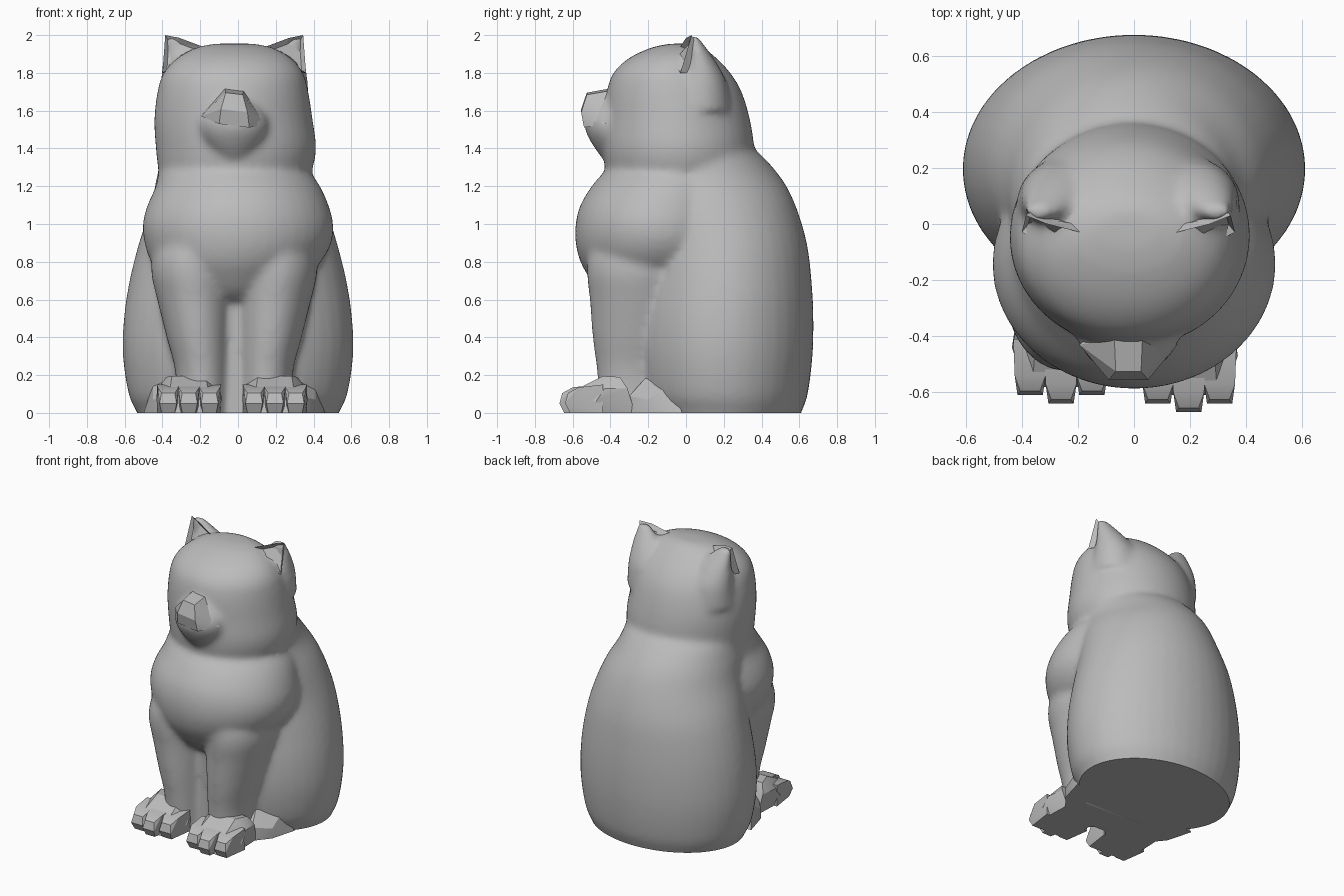
import bpy
import bmesh
import math
from mathutils import Vector

cube = bpy.data.objects.get("Cube")
if cube:
    bpy.data.objects.remove(cube, do_unlink=True)

GREY = (0.5, 0.5, 0.5, 1.0)
mat = bpy.data.materials.new("soft_grey")
mat.use_nodes = True
mat.diffuse_color = GREY
for node in mat.node_tree.nodes:
    if node.type == 'BSDF_PRINCIPLED':
        node.inputs["Base Color"].default_value = GREY

SHIFT = -0.02   # the figure's midline sits slightly to one side


def add_object(name, bm, angle=30):
    mesh = bpy.data.meshes.new(name)
    bm.to_mesh(mesh)
    bm.free()
    mesh.materials.clear()
    mesh.materials.append(mat)
    obj = bpy.data.objects.new(name, mesh)
    bpy.context.collection.objects.link(obj)
    bpy.ops.object.select_all(action='DESELECT')
    obj.select_set(True)
    bpy.context.view_layer.objects.active = obj
    bpy.ops.object.shade_smooth_by_angle(angle=math.radians(angle))
    return obj


def smooth_rows(rows, steps=4):
    """Catmull-Rom interpolation of section rows."""
    rows = [Vector(r) for r in rows]
    out = []
    for i in range(len(rows) - 1):
        a, b, c = rows[max(i - 1, 0)], rows[i], rows[i + 1]
        d = rows[min(i + 2, len(rows) - 1)]
        for k in range(steps):
            t = k / steps
            out.append(b + (c - a) * (t / 2) + (2 * a - 5 * b + 4 * c - d) * (t * t / 2)
                       + (3 * b - a - 3 * c + d) * (t ** 3 / 2))
    return out + [rows[-1]]


def loft(bm, rows, sides=40):
    """Oval sections: height, centre x, half width, front y, back y."""
    rings = []
    for z, cx, rx, front, back in smooth_rows(rows):
        cy, ry = (front + back) / 2, (back - front) / 2
        ring = []
        for i in range(sides):
            a = math.tau * i / sides
            ring.append(bm.verts.new((cx + rx * math.cos(a), cy + ry * math.sin(a), z)))
        rings.append(ring)
    for low, high in zip(rings, rings[1:]):
        for i in range(sides):
            j = (i + 1) % sides
            bm.faces.new((low[i], low[j], high[j], high[i]))
    bm.faces.new(rings[0][::-1])
    bm.faces.new(rings[-1])


def mirrored_loft(bm, rows):
    for side in (-1, 1):
        loft(bm, [(z, SHIFT + side * cx, rx, f, b) for z, cx, rx, f, b in rows])


def hull(bm, points):
    verts = [bm.verts.new(p) for p in points]
    res = bmesh.ops.convex_hull(bm, input=verts)
    spare = [v for v in res["geom_interior"] if isinstance(v, bmesh.types.BMVert)]
    if spare:
        bmesh.ops.delete(bm, geom=spare, context='VERTS')


def both_sides(points):
    return [(s * x, y, z) for x, y, z in points for s in (-1, 1)]


# Haunches and back
bm = bmesh.new()
loft(bm, [(-0.1, 0, 0.49, -0.18, 0.57), (0, 0, 0.535, -0.2, 0.61),
          (0.1, 0, 0.58, -0.25, 0.645), (0.3, 0, 0.61, -0.28, 0.67),
          (0.5, 0, 0.605, -0.28, 0.675), (0.7, 0, 0.575, -0.26, 0.665),
          (0.9, 0, 0.525, -0.25, 0.64), (1.1, 0, 0.46, -0.3, 0.58),
          (1.25, SHIFT, 0.41, -0.36, 0.5), (1.4, SHIFT, 0.36, -0.3, 0.36),
          (1.5, SHIFT, 0.2, -0.15, 0.2)])
# Chest
loft(bm, [(0.59, SHIFT, 0.1, -0.4, 0), (0.64, SHIFT, 0.24, -0.46, 0.1),
          (0.71, SHIFT, 0.36, -0.51, 0.2), (0.8, -0.01, 0.45, -0.56, 0.25),
          (0.9, 0, 0.495, -0.585, 0.3), (1.0, 0, 0.505, -0.585, 0.3),
          (1.1, 0, 0.48, -0.56, 0.3), (1.2, 0, 0.435, -0.5, 0.3),
          (1.28, SHIFT, 0.395, -0.43, 0.28), (1.36, SHIFT, 0.3, -0.35, 0.2)])
# Belly behind the front legs
loft(bm, [(-0.1, SHIFT, 0.14, -0.37, 0), (0.3, SHIFT, 0.14, -0.37, 0),
          (0.7, SHIFT, 0.14, -0.38, 0)])
# Head, leaning a little to its right
loft(bm, [(1.2, SHIFT, 0.36, -0.36, 0.3), (1.28, -0.015, 0.405, -0.42, 0.34),
          (1.4, -0.01, 0.425, -0.44, 0.36), (1.55, -0.024, 0.42, -0.435, 0.34),
          (1.7, -0.027, 0.4, -0.42, 0.295), (1.8, -0.025, 0.37, -0.385, 0.235),
          (1.88, SHIFT, 0.3, -0.3, 0.16), (1.935, SHIFT, 0.2, -0.18, 0.09),
          (1.955, SHIFT, 0.1, -0.08, 0.04)])
# Muzzle swelling
loft(bm, [(1.33, SHIFT, 0.08, -0.43, -0.2), (1.41, SHIFT, 0.15, -0.49, -0.2),
          (1.5, SHIFT, 0.185, -0.535, -0.2), (1.58, SHIFT, 0.17, -0.53, -0.2),
          (1.68, SHIFT, 0.09, -0.45, -0.2)])
# Backs of the ears
mirrored_loft(bm, [(1.6, 0.22, 0.18, -0.1, 0.24), (1.75, 0.24, 0.15, -0.05, 0.215),
                   (1.85, 0.262, 0.118, -0.01, 0.165), (1.93, 0.292, 0.08, 0.01, 0.11),
                   (2.0, 0.325, 0.04, 0.015, 0.06)])
# Front legs
mirrored_loft(bm, [(-0.1, 0.17, 0.135, -0.45, -0.1), (0.2, 0.17, 0.14, -0.47, -0.08),
                   (0.4, 0.19, 0.168, -0.495, -0.02), (0.6, 0.21, 0.198, -0.51, 0.02),
                   (0.75, 0.222, 0.218, -0.525, 0.05), (0.88, 0.215, 0.2, -0.505, 0.05),
                   (1.05, 0.19, 0.14, -0.4, 0.05)])
bmesh.ops.recalc_face_normals(bm, faces=bm.faces)

# Blend everything into one skin
body = add_object("body", bm)
remesh = body.modifiers.new("blend", 'REMESH')
remesh.mode = 'VOXEL'
remesh.voxel_size = 0.016
soften = body.modifiers.new("soften", 'SMOOTH')
soften.factor = 0.5
soften.iterations = 20
skin = bpy.data.meshes.new_from_object(
    body.evaluated_get(bpy.context.evaluated_depsgraph_get()))
bpy.data.objects.remove(body, do_unlink=True)

# Flat base cut at the floor
bm = bmesh.new()
bm.from_mesh(skin)
cut = bmesh.ops.bisect_plane(bm, geom=bm.verts[:] + bm.edges[:] + bm.faces[:],
                             plane_co=(0, 0, 0), plane_no=(0, 0, 1), clear_inner=True)
rim = [e for e in cut["geom_cut"] if isinstance(e, bmesh.types.BMEdge)]
bmesh.ops.holes_fill(bm, edges=rim, sides=0)
add_object("body", bm, 60)

# Faceted nose, drooping slightly to the left
bm = bmesh.new()
hull(bm, [(x + SHIFT, y, z - 0.12 * x) for x, y, z in both_sides([
    (0.05, -0.41, 1.71), (0.045, -0.525, 1.69), (0.07, -0.555, 1.6),
    (0.175, -0.43, 1.55), (0.08, -0.54, 1.52), (0.1, -0.36, 1.6)])])
add_object("nose", bm, 25)

# Ear fronts with a hollow
for side, name in ((-1, "right_ear"), (1, "left_ear")):
    bm = bmesh.new()
    outline = [(0.17, -0.03, 1.94), (0.29, 0.0, 1.985), (0.365, 0.03, 2.0),
               (0.38, -0.03, 1.8), (0.25, -0.09, 1.88)]
    rim = [bm.verts.new((SHIFT + side * x, y, z)) for x, y, z in outline]
    back = bm.verts.new((SHIFT + side * 0.29, 0.12, 1.8))
    front = bm.faces.new(rim)
    for i in range(len(rim)):
        bm.faces.new((rim[i - 1], rim[i], back))
    bmesh.ops.recalc_face_normals(bm, faces=bm.faces)
    bmesh.ops.inset_individual(bm, faces=[front], thickness=0.02, depth=-0.03)
    add_object(name, bm, 40)

# Front paws with chunky toes, and hind feet tucked behind them
toe = both_sides([(0.06, 0.1, 0), (0.06, 0.1, 0.15), (0.055, -0.03, 0.135),
                  (0.035, -0.085, 0.105), (0.045, -0.1, 0.05), (0.035, -0.075, 0)])
for side, name, cx, dy in ((-1, "right", -0.26, 0.02), (1, "left", 0.195, -0.01)):
    bm = bmesh.new()
    hull(bm, both_sides([(0.14, -0.26, 0), (0.15, -0.52, 0), (0.1, -0.6, 0),
                         (0.175, -0.46, 0.07), (0.165, -0.42, 0.13), (0.15, -0.3, 0.13),
                         (0.09, -0.43, 0.195), (0.12, -0.34, 0.19),
                         (0.1, -0.57, 0.125), (0.14, -0.56, 0.07)]))
    for tx, ty in ((-0.11, -0.53), (0, -0.56), (0.11, -0.53)):
        hull(bm, [(x + tx, y + ty, z) for x, y, z in toe])
    bmesh.ops.translate(bm, verts=bm.verts, vec=(cx, dy, 0))
    add_object(name + "_front_paw", bm, 25)

    bm = bmesh.new()
    hull(bm, [(SHIFT + side * x, y, z) for x, y, z in (
        (0.48, -0.02, 0), (0.43, -0.2, 0), (0.34, -0.31, 0), (0.2, -0.36, 0),
        (0.2, 0, 0), (0.43, -0.2, 0.07), (0.34, -0.3, 0.09), (0.43, -0.08, 0.15),
        (0.31, -0.21, 0.19), (0.2, -0.2, 0.19))])
    add_object(name + "_hind_foot", bm, 25)
